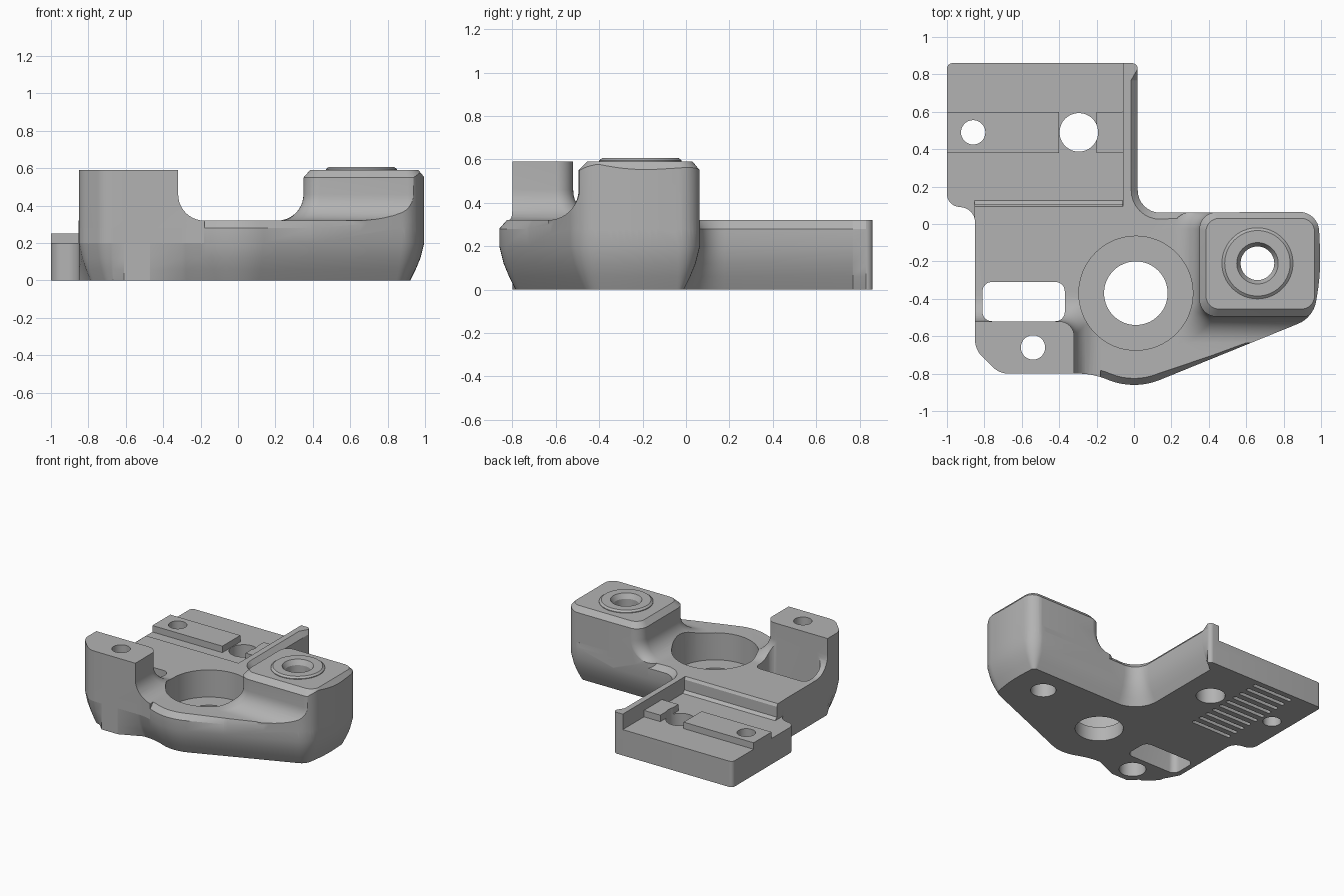
import bpy
import bmesh
import math
from mathutils import Vector

if "Cube" in bpy.data.objects:
    bpy.data.objects.remove(bpy.data.objects["Cube"])

grey = bpy.data.materials.new("light_grey")
grey.use_nodes = True
grey.diffuse_color = (0.45, 0.45, 0.45, 1)
grey.node_tree.nodes["Principled BSDF"].inputs["Base Color"].default_value = (0.45, 0.45, 0.45, 1)


def rounded(corners, steps=8):
    """Round (x, y, tangent, weight) corners with true arcs; returns (point, weight)."""
    out = []
    for i, (x, y, t, flag) in enumerate(corners):
        p = Vector((x, y))
        a = Vector(corners[i - 1][:2]) - p
        b = Vector(corners[(i + 1) % len(corners)][:2]) - p
        w = math.sin(a.angle(b) / 2)
        a, b = p + a.normalized() * t, p + b.normalized() * t
        for k in range(steps + 1):
            u = k / steps
            c0, c1, c2 = (1 - u) ** 2, 2 * u * (1 - u) * w, u * u
            out.append(((a * c0 + p * c1 + b * c2) / (c0 + c1 + c2), flag))
    return out


def inset(outline, amount, rule=lambda p: 1):
    """Move a counter-clockwise outline inwards by its weights."""
    res = []
    n = len(outline)
    for i, (p, flag) in enumerate(outline):
        d = (p - outline[i - 1][0]).normalized() + (outline[(i + 1) % n][0] - p).normalized()
        d.normalize()
        res.append(p + Vector((-d.y, d.x)) * amount * flag * rule(p))
    return res


def rect(x0, x1, y0, y1, t):
    return [p for p, _ in rounded([(x0, y0, t, 0), (x1, y0, t, 0), (x1, y1, t, 0), (x0, y1, t, 0)])]


def circle(x, y, r, n=64):
    return [Vector((x + r * math.cos(2 * math.pi * k / n), y + r * math.sin(2 * math.pi * k / n))) for k in range(n)]


def loft(name, layers):
    """Closed solid through stacked (points, z) layers."""
    bm = bmesh.new()
    rings = [[bm.verts.new((p.x, p.y, z)) for p in pts] for pts, z in layers]
    n = len(rings[0])
    for lo, hi in zip(rings, rings[1:]):
        for i in range(n):
            j = (i + 1) % n
            bm.faces.new((lo[i], lo[j], hi[j], hi[i]))
    bm.faces.new(rings[0][::-1])
    bm.faces.new(rings[-1])
    bmesh.ops.recalc_face_normals(bm, faces=bm.faces)
    mesh = bpy.data.meshes.new(name)
    bm.to_mesh(mesh)
    bm.free()
    mesh.materials.append(grey)
    ob = bpy.data.objects.new(name, mesh)
    bpy.context.collection.objects.link(ob)
    return ob


def combine(target, tool, op, keep=False):
    mod = target.modifiers.new(op, 'BOOLEAN')
    mod.operation, mod.solver, mod.object = op, 'EXACT', tool
    bpy.context.view_layer.objects.active = target
    bpy.ops.object.modifier_apply(modifier=mod.name)
    if not keep:
        bpy.data.objects.remove(tool)


def block(x0, x1, y0, y1, z0, z1, t=0.001):
    return loft("cutter", [(rect(x0, x1, y0, y1, t), z0), (rect(x0, x1, y0, y1, t), z1)])


def drill(x, y, steps):
    return loft("cutter", [(circle(x, y, r), z) for r, z in steps])


# Overall plan shape: last value weights the undercut of that edge
plan = rounded([
    (-0.85, -0.5, 0.01, 0), (-0.85, -0.67, 0.05, 0.8), (-0.72, -0.8, 0.05, 0.8),
    (-0.6, -0.8, 0.01, 0), (-0.48, -0.8, 0.01, 0), (-0.22, -0.8, 0.08, 1),
    (0, -0.89, 0.15, 1), (0.4, -0.727, 0.01, 1), (0.96, -0.5, 0.09, 1),
    (1, -0.25, 0.12, 1), (0.985, 0.065, 0.1, 1), (0.02, 0.06, 0.12, 1),
    (0.02, 0.76, 0.01, 1), (0.02, 0.86, 0.03, 0), (-1, 0.86, 0.03, 0),
    (-1, 0.1, 0.06, 0), (-0.85, 0.08, 0.07, 0)])
full = inset(plan, 0)

# Base body with curved underside and chamfered front rim
top = inset(plan, 0.035, lambda p: min(1, max(0, (0.6 - p.x) / 0.4)))
body = loft("bracket_body", [
    (inset(plan, 0.075), 0), (inset(plan, 0.045), 0.06), (inset(plan, 0.02), 0.12),
    (full, 0.2), (full, 0.28), (top, 0.32)])
clip = loft("clip", [(full, 0), (full, 1)])

# Two towers, flared into the base
R = 0.14
flare = [(R, 0.2)] + [(R * (1 - math.sin(a)), 0.32 + R * (1 - math.cos(a)))
                      for a in [math.pi / 2 * k / 10 for k in range(11)]]
boss_layers = [(rect(0.35 - f, 0.998, -0.495 - f, 0.063, 0.09), z) for f, z in flare]
boss_layers += [(rect(0.35, 0.998, -0.495, 0.063, 0.09), 0.55),
                (rect(0.385, 0.965, -0.455, 0.03, 0.07), 0.59)]
post_layers = [(rect(-1, -0.32 + f, -1, -0.52 + f, 0.08), z) for f, z in flare + [(0, 0.59)]]
for tower in (loft("boss", boss_layers), loft("post", post_layers)):
    combine(tower, clip, 'INTERSECT', keep=True)
    combine(body, tower, 'UNION')
bpy.data.objects.remove(clip)

# Raised collar on the boss
combine(body, drill(0.66, -0.21, [(0.19, 0.57), (0.19, 0.595), (0.175, 0.607)]), 'UNION')

# Rear plate: recessed floors beside a raised strip, leaving the thin rib
cutters = [
    loft("cutter", [(rect(-1.1, -0.06, y, 0.38, 0.001), z)
                    for y, z in ((0.125, 0.2), (0.105, 0.22), (0.105, 0.3), (0.08, 0.34))]),
    block(-1.1, -0.06, 0.37, 0.61, 0.25, 0.4),
    block(-1.1, -0.06, 0.6, 1, 0.2, 0.4),
    block(-0.4, -0.2, 0.375, 0.605, 0.2, 0.4),
    block(-1.1, -0.852, -0.05, 0.13, 0.2, 0.4),
    # Slot beside the post
    block(-0.81, -0.37, -0.52, -0.31, -0.1, 0.58, 0.05),
    # Main counterbore and bore
    drill(0.01, -0.37, [(0.17, -0.1), (0.17, 0.11), (0.305, 0.11), (0.305, 0.57)]),
    # Boss, post and plate holes
    drill(0.66, -0.21, [(0.09, -0.1), (0.09, 0.57), (0.118, 0.62)]),
    drill(-0.54, -0.66, [(0.095, -0.1), (0.095, 0.12), (0.065, 0.12), (0.065, 0.7)]),
    drill(-0.86, 0.49, [(0.065, -0.1), (0.065, 0.5)]),
    drill(-0.295, 0.49, [(0.103, -0.1), (0.103, 0.5)])]
# Grip grooves under the plate
cutters += [block(-0.77, -0.43, y, y + 0.03, -0.1, 0.025, 0.012)
            for y in [0.12 + 0.074 * k for k in range(10)]]
for cutter in cutters:
    combine(body, cutter, 'DIFFERENCE')

bpy.ops.object.select_all(action='DESELECT')
body.select_set(True)
bpy.context.view_layer.objects.active = body
bpy.ops.object.shade_smooth_by_angle(angle=math.radians(25))
